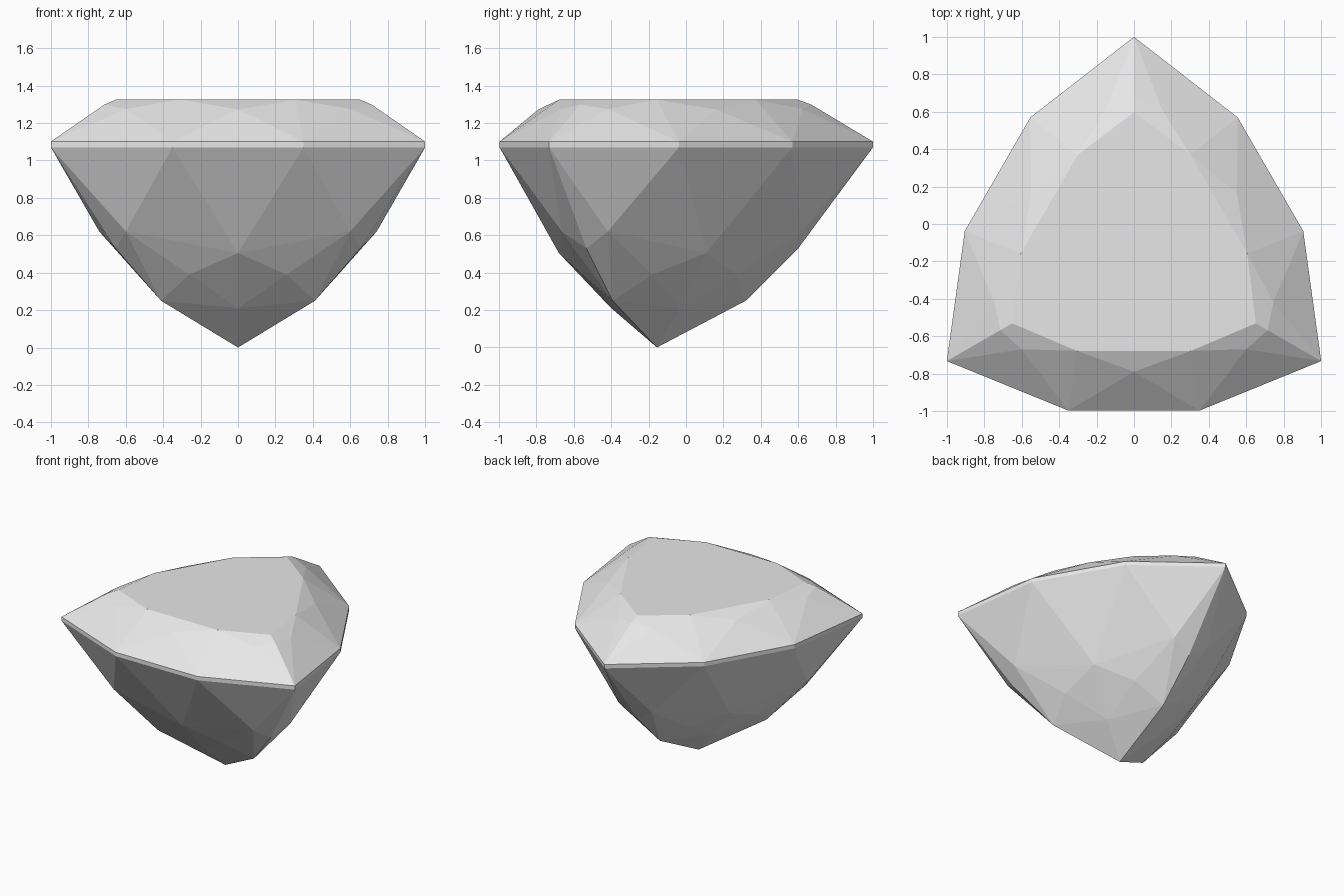
import bpy, bmesh
from math import radians, sin, cos

cube = bpy.data.objects.get("Cube")
if cube:
    bpy.data.objects.remove(cube)

mat = bpy.data.materials.new("pale_grey")
mat.use_nodes = True
colour = (0.8, 0.8, 0.8, 1)
mat.diffuse_color = colour
mat.node_tree.nodes["Principled BSDF"].inputs["Base Color"].default_value = colour

CENTRE_Y = -0.155
GIRDLE_TOP, GIRDLE_BOTTOM = 1.10, 1.07


def ring(radius, offset, z):
    """Points repeated round three corners, mirrored either side of each corner."""
    offsets = {offset, -offset} if offset not in (0, 60) else {offset}
    angles = [radians(90 + 120 * k + o) for k in range(3) for o in sorted(offsets)]
    return [(radius * cos(a), CENTRE_Y + radius * sin(a), z) for a in angles]


def outline(z):
    return ring(1.155, 0, z) + ring(0.912, 37.4, z)


def faceted_part(name, points, open_levels):
    """Convex cut stone part, left open at the given heights."""
    bm = bmesh.new()
    for p in points:
        bm.verts.new(p)
    bmesh.ops.convex_hull(bm, input=bm.verts[:])
    caps = [f for f in bm.faces
            if any(all(abs(v.co.z - z) < 1e-4 for v in f.verts) for z in open_levels)]
    bmesh.ops.delete(bm, geom=caps, context='FACES')
    bmesh.ops.dissolve_limit(bm, angle_limit=radians(0.5),
                             verts=bm.verts[:], edges=bm.edges[:])
    bmesh.ops.recalc_face_normals(bm, faces=bm.faces[:])
    mesh = bpy.data.meshes.new(name)
    bm.to_mesh(mesh)
    bm.free()
    mesh.materials.append(mat)
    obj = bpy.data.objects.new(name, mesh)
    bpy.context.collection.objects.link(obj)
    # Make sure the facets face away from the middle of the stone
    return obj


# Crown: flat table, star facet tips, corner ridges
crown = (outline(GIRDLE_TOP)
         + ring(0.752, 0, 1.325) + ring(0.605, 29.8, 1.325)
         + ring(0.825, 0, 1.298) + ring(0.79, 10.6, 1.275)
         + ring(0.635, 60, 1.272))
faceted_part("crown", crown, [GIRDLE_TOP])

# Girdle: thin band round the widest part
faceted_part("girdle", outline(GIRDLE_TOP) + outline(GIRDLE_BOTTOM),
             [GIRDLE_TOP, GIRDLE_BOTTOM])

# Pavilion: long lower facets meeting at the bottom point
pavilion = (outline(GIRDLE_BOTTOM)
            + ring(0.787, 10.4, 0.62) + ring(0.755, 0, 0.53)
            + ring(0.525, 60, 0.505) + ring(0.477, 27, 0.39)
            + ring(0.475, 0, 0.25) + ring(0.245, 60, 0.21)
            + [(0, CENTRE_Y, 0)])
faceted_part("pavilion", pavilion, [GIRDLE_BOTTOM])
